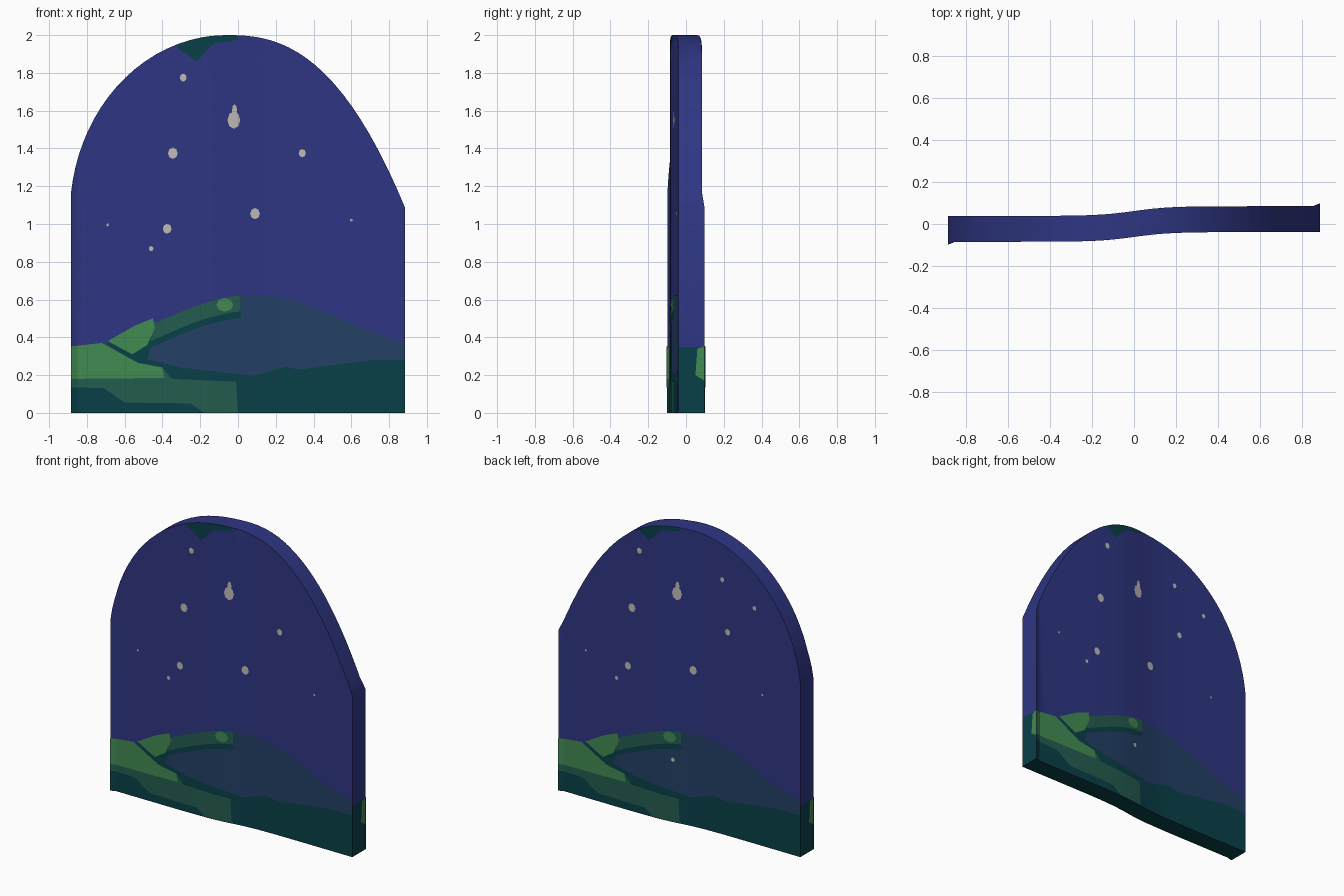
import bpy, bmesh, math

if "Cube" in bpy.data.objects:
    bpy.data.objects.remove(bpy.data.objects["Cube"])

# ---------- colours ----------
def mat(name, *rgb):
    m = bpy.data.materials.new(name)
    m.diffuse_color = [(c / 255) ** 2.2 for c in rgb] + [1]
    m.use_nodes = True
    m.node_tree.nodes["Principled BSDF"].inputs["Base Color"].default_value = m.diffuse_color
    return m

SKY = mat("night_blue", 50, 57, 130)
STAR = mat("star_grey", 190, 186, 182)
TEAL = mat("dark_teal", 17, 66, 74)
HILL = mat("hill_blue", 40, 66, 102)
MID = mat("muted_green", 41, 93, 80)
GREEN = mat("bright_green", 68, 138, 84)

# ---------- shape rules ----------
W = 0.885      # half width
PEAK = -0.06   # x of the arch top

def front_y(x):
    """Gentle S bend of the front face, with a small flare at the left edge."""
    return -.0615 + .023 * math.tanh(x / .17) - .014 * max(0, (-x - .85) / .035)

def roof(x):
    """Arch height: elliptical on the left, steeper power curve on the right."""
    if x < PEAK:
        u = min(1, (PEAK - x) / .83)
        return 2 - .95 * (1 - math.sqrt(1 - u * u))
    return 2 - .915 * ((x - PEAK) / (W - PEAK)) ** 2.5

def hill(x):
    """Skyline of the far hill."""
    u = min(1, abs(x - .08) / .85)
    return .37 + .255 * max(0, math.cos(u * math.pi / 2)) ** 1.6

CUTS = [i * .05 for i in range(-17, 18)]

def flat_sheet(points):
    """Polygon in the xz plane, sliced at the bend lines."""
    bm = bmesh.new()
    bm.faces.new([bm.verts.new((x, 0, z)) for x, z in points])
    bmesh.ops.triangulate(bm, faces=bm.faces[:])
    for x in CUTS:
        bmesh.ops.bisect_plane(bm, geom=bm.verts[:] + bm.edges[:] + bm.faces[:],
                               plane_co=(x, 0, 0), plane_no=(1, 0, 0))
    return bm

def make_object(name, bm, mats):
    me = bpy.data.meshes.new(name)
    bm.to_mesh(me)
    bm.free()
    for m in mats:
        me.materials.append(m)
    ob = bpy.data.objects.new(name, me)
    bpy.context.collection.objects.link(ob)
    return ob

# ---------- arched panel ----------
N = 20
arch_x = [PEAK - (W + PEAK) * math.cos(math.pi / 2 * i / N) for i in range(N)]
arch_x += [PEAK + (W - PEAK) * i / N for i in range(N + 1)]
bm = flat_sheet([(-W, 0)] + [(x, roof(x)) for x in arch_x] + [(W, 0)])
ext = bmesh.ops.extrude_face_region(bm, geom=bm.faces[:])
back = {v for v in ext["geom"] if isinstance(v, bmesh.types.BMVert)}
for v in bm.verts:
    v.co.y = -front_y(-v.co.x) if v in back else front_y(v.co.x)
bmesh.ops.bisect_plane(bm, geom=bm.verts[:] + bm.edges[:] + bm.faces[:],
                       plane_co=(0, 0, .35), plane_no=(0, 0, 1))
bmesh.ops.recalc_face_normals(bm, faces=bm.faces[:])
for f in bm.faces:   # ground colour on the rim below the horizon
    f.material_index = int(abs(f.normal.y) < .6 and f.calc_center_median().z < .35)
panel = make_object("arched_panel", bm, [SKY, TEAL])
bpy.context.view_layer.objects.active = panel
panel.select_set(True)
bpy.ops.object.shade_smooth_by_angle(angle=math.radians(30))

# ---------- painted plates ----------
def paint(name, points, material, level, side):
    """Thin painted sheet on the front (side 1) or the back (side -1)."""
    bm = flat_sheet(points)
    for v in bm.verts:
        x, z = v.co.x, min(v.co.z, roof(v.co.x * side))
        v.co = (side * x, side * (front_y(x) - .0015 * level), z)
    for f in bm.faces:
        f.normal_update()
        if f.normal.y * side > 0:
            f.normal_flip()
    make_object(name + ("_front" if side == 1 else "_back"), bm, [material])

def blob(x, z, r, tall=1.15, n=8):
    return [(x + r * math.cos(2 * math.pi * i / n), z + r * tall * math.sin(2 * math.pi * i / n))
            for i in range(n)]

def band(x0, x1, depth, n=24):
    """Strip hanging below the hill skyline."""
    xs = [x0 + (x1 - x0) * i / n for i in range(n + 1)]
    return [(x, hill(x)) for x in xs] + [(x, hill(x) - depth) for x in reversed(xs)]

STARS = [(-.29, 1.775, .018), (-.345, 1.375, .026), (.34, 1.375, .019), (.09, 1.055, .026),
         (-.375, .975, .023), (-.46, .87, .012), (-.69, .995, .007), (.6, 1.02, .007)]
BACK_STARS = [(.3, 1.72, .015), (.54, 1.59, .014), (-.05, .42, .013)]

for side in (1, -1):
    # far hill and near ground
    skyline = [(x, hill(x)) for x in (-.7 + i * .05 for i in range(32))]
    paint("far_hill", [(-.7, .15)] + skyline + [(W, hill(W)), (W, .15)], HILL, 1, side)
    paint("near_ground", [(-W, 0), (-W, .34), (-.7, .34), (-.3, .24), (-.2, .19), (.08, .195),
                          (.25, .245), (.46, .2), (.7, .28), (W, .28), (W, 0)], TEAL, 2, side)
    # green ridge with its dark underside
    paint("ridge_shadow", band(-.5, .015, .12), TEAL, 2, side)
    paint("slope_shadow", [(-.7, .37), (-.45, .48), (-.43, .43), (-.49, .26), (-.6, .3)],
          TEAL, 2, side)
    paint("ridge", band(-.46, .012, .085), MID, 3, side)
    paint("ridge_light", blob(-.07, .572, .045, .8), GREEN, 4, side)
    # lower meadow and lit grass
    paint("meadow", [(-W, .135), (-W, .25), (-.4, .24), (-.35, .18), (-.01, .165), (0, 0),
                     (-.18, 0), (-.25, .05), (-.6, .055), (-.67, .13)], MID, 3, side)
    paint("lit_slope", [(-.69, .38), (-.55, .46), (-.45, .5), (-.44, .45), (-.48, .36),
                        (-.56, .31)], GREEN, 4, side)
    paint("lit_field", [(-W, .18), (-W, .352), (-.72, .37), (-.53, .265), (-.4, .24),
                        (-.39, .185)], GREEN, 4, side)
    # dark smear under the arch top
    paint("sky_smear", [(-.33, 1.94), (-.2, 2), (0, 2), (0, 1.975), (-.13, 1.955),
                        (-.22, 1.86)], TEAL, 1, side)
    # stars
    paint("large_star", blob(-.022, 1.55, .034, 1.35), STAR, 1, side)
    paint("large_star_tip", blob(-.018, 1.6, .014, 2.4), STAR, 1, side)
    for i, star in enumerate(STARS + (BACK_STARS if side == -1 else [])):
        paint(f"star_{i}", blob(*star), STAR, 1, side)
    # green patch wrapping onto the rim
    bm = bmesh.new()
    x = -side * (W + .001)
    f = bm.faces.new([bm.verts.new((x, -side * y, z))
                      for y, z in ((.05, .2), (.098, .17), (.098, .352), (.06, .34))])
    f.normal_update()
    if f.normal.x * x < 0:
        f.normal_flip()
    make_object("rim_patch_" + ("left" if side == 1 else "right"), bm, [GREEN])
